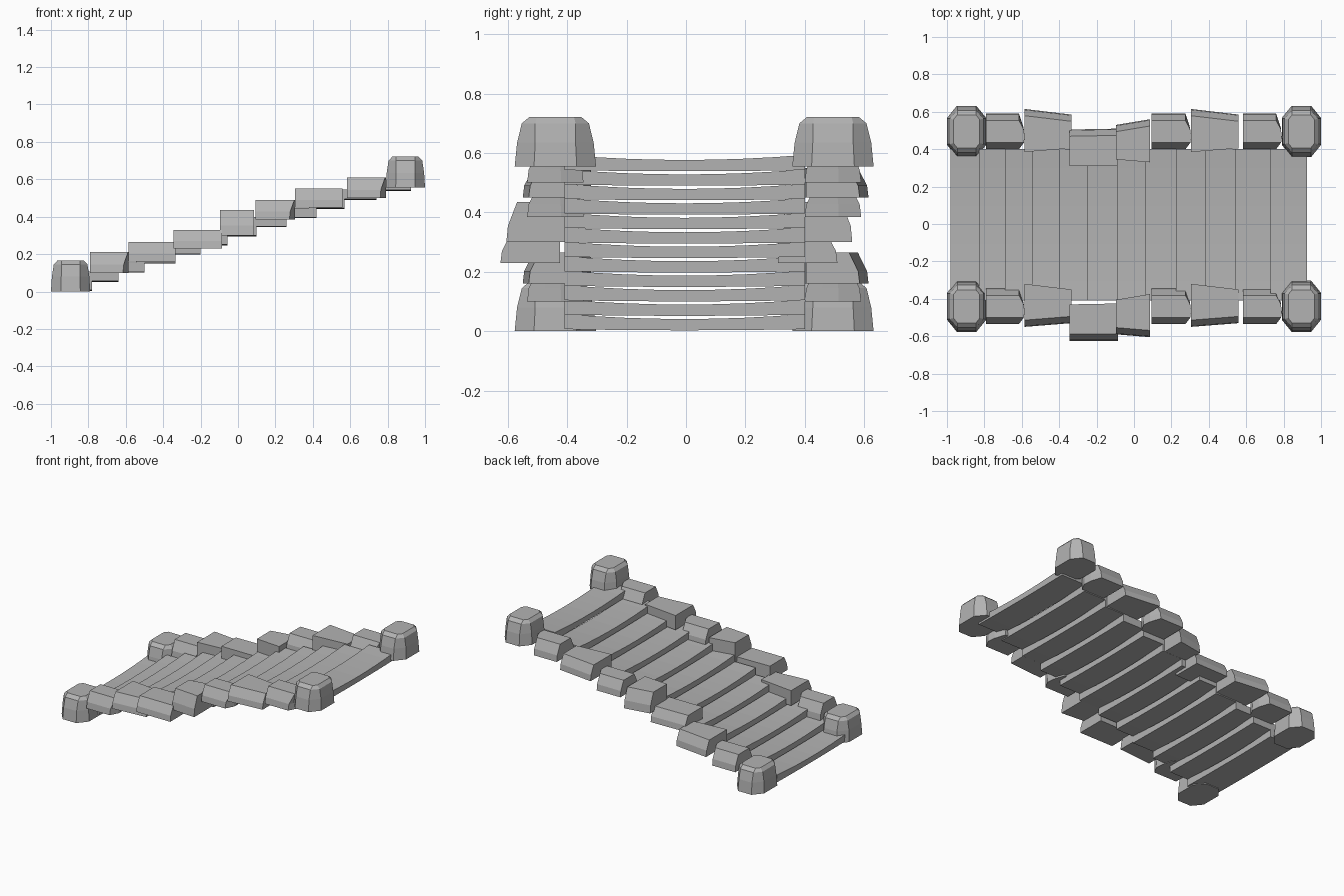
import bpy, bmesh

if "Cube" in bpy.data.objects:
    bpy.data.objects.remove(bpy.data.objects["Cube"])

SHIFT = -0.935  # the near railing repeats the far one at this offset

stone_mat = bpy.data.materials.new("grey_stone")
stone_mat.diffuse_color = (0.45, 0.45, 0.45, 1)
stone_mat.use_nodes = True
stone_mat.node_tree.nodes["Principled BSDF"].inputs["Base Color"].default_value = stone_mat.diffuse_color


def loft(name, rings):
    """Closed solid through stacked rings of equal vertex count."""
    bm = bmesh.new()
    loops = [[bm.verts.new(p) for p in r] for r in rings]
    n = len(rings[0])
    for a, b in zip(loops, loops[1:]):
        for i in range(n):
            j = (i + 1) % n
            bm.faces.new((a[i], a[j], b[j], b[i]))
    bm.faces.new(loops[0][::-1])
    bm.faces.new(loops[-1])
    bmesh.ops.recalc_face_normals(bm, faces=bm.faces)
    me = bpy.data.meshes.new(name)
    bm.to_mesh(me)
    bm.free()
    me.materials.append(stone_mat)
    ob = bpy.data.objects.new(name, me)
    bpy.context.collection.objects.link(ob)
    return ob


# Treads: nearly flat underside, top sagging toward the middle
tread_left = [-0.98, -0.83, -0.69, -0.545, -0.4, -0.25,
              -0.09, 0.06, 0.225, 0.38, 0.54, 0.73]
tread_right = [-0.78, -0.64, -0.5, -0.335, -0.2, -0.055,
               0.1, 0.26, 0.42, 0.57, 0.74, 0.925]
for i, (x0, x1) in enumerate(zip(tread_left, tread_right)):
    z = 0.003 + 0.0487 * i
    rings = []
    for k in range(9):
        t = k / 4 - 1
        y = -0.005 + 0.405 * t
        top = z + 0.038 + 0.017 * t * t
        bottom = z + 0.004 * t * t
        rings.append([(x0, y, bottom), (x1, y, bottom), (x1, y, top), (x0, y, top)])
    loft("tread", rings)


# Corner posts: tapered octagonal stones with a bevelled cap
def octagon(cx, cy, z, hx, hy, c, d):
    pts = [(hx, -hy + d), (hx, hy - d), (hx - c, hy), (-hx + c, hy),
           (-hx, hy - d), (-hx, -hy + d), (-hx + c, -hy), (hx - c, -hy)]
    return [(cx + x, cy + y, z) for x, y in pts]


for cx, z in ((-0.895, 0.0), (0.895, 0.555)):
    for cy in (0.495, 0.495 + SHIFT):
        loft("corner_post", [
            octagon(cx, cy, z, 0.105, 0.137, 0.053, 0.065),
            octagon(cx, cy, z + 0.08, 0.100, 0.129, 0.050, 0.061),
            octagon(cx, cy, z + 0.145, 0.090, 0.113, 0.040, 0.045),
            octagon(cx, cy, z + 0.166, 0.070, 0.088, 0.020, 0.025)])


# Railing stones: x0, x1, left y range, right y range, z range, pointed end
stones = [
    (-0.80, -0.585, 0.40, 0.59, 0.40, 0.59, 0.10, 0.21, 1),
    (-0.585, -0.335, 0.385, 0.615, 0.405, 0.585, 0.16, 0.265, 0),
    (-0.345, -0.085, 0.31, 0.505, 0.31, 0.51, 0.23, 0.33, 0),
    (-0.095, 0.085, 0.345, 0.53, 0.33, 0.56, 0.30, 0.435, 0),
    (0.085, 0.305, 0.40, 0.59, 0.40, 0.59, 0.385, 0.49, 1),
    (0.305, 0.56, 0.385, 0.615, 0.405, 0.585, 0.45, 0.55, 0),
    (0.575, 0.79, 0.40, 0.59, 0.40, 0.59, 0.50, 0.61, 1)]
for x0, x1, a0, a1, b0, b1, z0, z1, pointed in stones:
    p = 0.03 * pointed
    mid = z0 + 0.4 * (z1 - z0)
    for dy in (0, SHIFT):
        rings = []
        for z, inset in ((z0, 0), (mid, 0.005), (z1, 0.036)):
            # pointed stones slope on both sides, the others only outward
            s = inset if pointed or dy else 0
            n = inset if pointed or not dy else 0
            lo, hi = b0 + s + dy, b1 - n + dy
            rings.append([(x0 + p / 4, a0 + s + dy, z), (x1 - p * (1 - inset / 0.04), lo, z),
                          (x1, lo + (hi - lo) * 0.3, z), (x1 - p / 6, lo + (hi - lo) * 0.6, z),
                          (x1 - p, hi, z), (x0 + p / 4, a1 - n + dy, z)])
        loft("railing_stone", rings)
